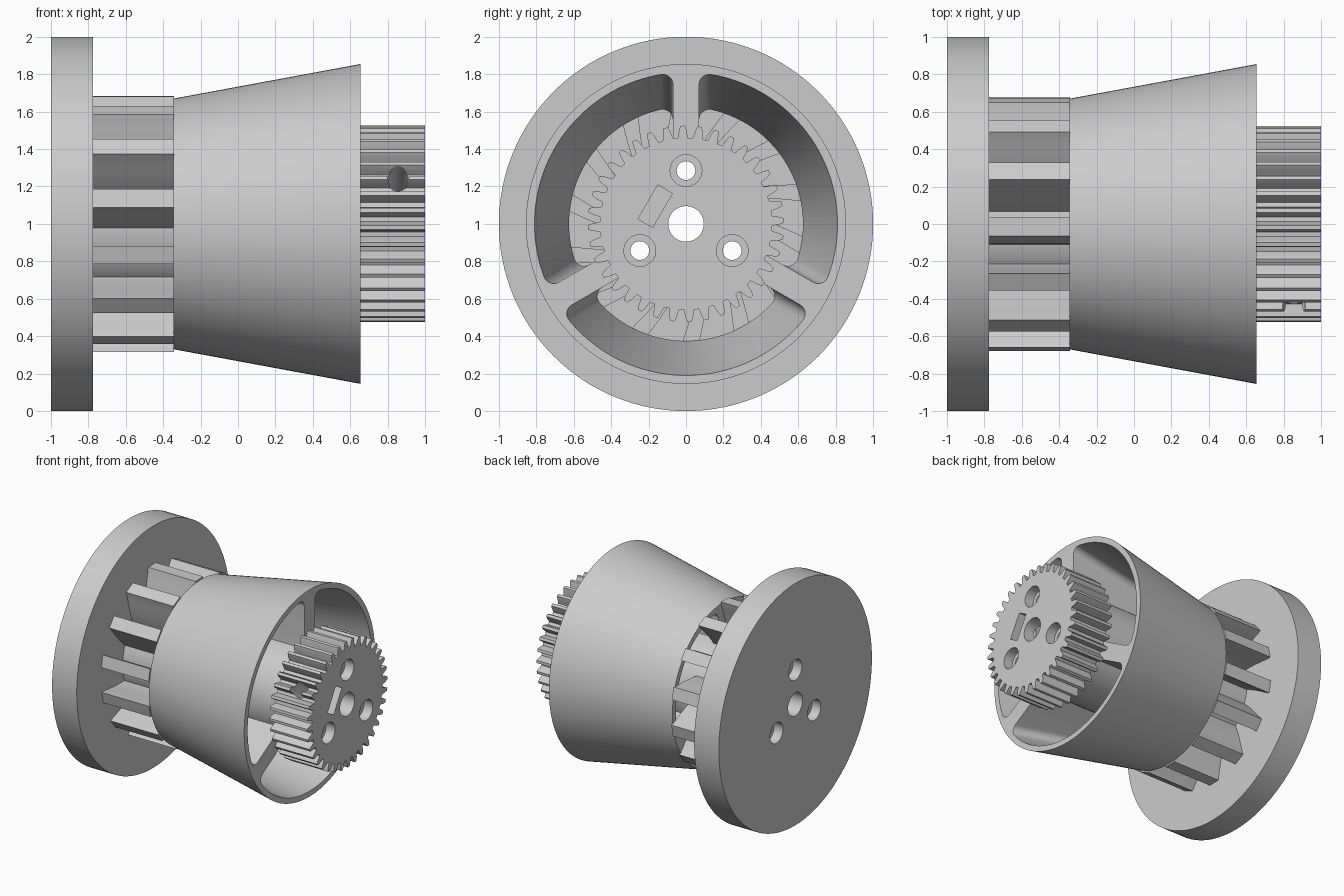
import bpy, bmesh
from math import sin, cos, asin, radians, pi
from mathutils import Vector

if "Cube" in bpy.data.objects:
    bpy.data.objects.remove(bpy.data.objects["Cube"])

grey = bpy.data.materials.new("light grey")
grey.use_nodes = True
COLOR = (0.6, 0.6, 0.6, 1)
grey.diffuse_color = COLOR
grey.node_tree.nodes["Principled BSDF"].inputs["Base Color"].default_value = COLOR

AXIS_Z = 1.0


def polar(r, deg):
    return (r * cos(radians(deg)), r * sin(radians(deg)))


def arc(r, start, end, count, centre=(0, 0)):
    pts = [polar(r, start + (end - start) * i / count) for i in range(count + 1)]
    return [(centre[0] + p[0], centre[1] + p[1]) for p in pts]


def circle(r, centre=(0, 0), count=128):
    return arc(r, 0, 360, count, centre)[:-1]


def fill(bm, sections):
    """Loft (x, outline) sections along the axle and cap both ends."""
    rings = [[bm.verts.new((x, y, AXIS_Z + z)) for y, z in pts] for x, pts in sections]
    for a, b in zip(rings, rings[1:]):
        for i in range(len(a)):
            j = (i + 1) % len(a)
            bm.faces.new((a[i], a[j], b[j], b[i]))
    bm.faces.new(rings[0][::-1])
    bm.faces.new(rings[-1])


def make(name, *solids):
    bm = bmesh.new()
    for sections in solids:
        fill(bm, sections)
    bmesh.ops.recalc_face_normals(bm, faces=bm.faces)
    mesh = bpy.data.meshes.new(name)
    bm.to_mesh(mesh)
    bm.free()
    mesh.materials.append(grey)
    ob = bpy.data.objects.new(name, mesh)
    bpy.context.collection.objects.link(ob)
    return ob


def activate(ob):
    bpy.ops.object.select_all(action='DESELECT')
    ob.select_set(True)
    bpy.context.view_layer.objects.active = ob


def cut(ob, cutters):
    activate(ob)
    for cutter in cutters:
        mod = ob.modifiers.new("cut", 'BOOLEAN')
        mod.operation = 'DIFFERENCE'
        mod.solver = 'EXACT'
        mod.object = cutter
        bpy.ops.object.modifier_apply(modifier=mod.name)


# Back disc with the core that carries the blades
HUB = 0.4
disc = make("back_disc", [(-1, circle(1)), (-0.775, circle(1)),
                          (-0.775, circle(HUB)), (-0.34, circle(HUB))])

# Swept blades between disc and cone
BLADES = 14
blade_solids = []
for k in range(BLADES):
    edge = 44 + 360 * k / BLADES
    lead, trail = [], []
    for i in range(9):
        t = i / 8
        r = 0.37 + (0.685 - 0.37) * t
        angle = edge + 12 * (1 - t) ** 1.3
        width = 0.06 + 0.04 * t
        lead.append(polar(r, angle))
        trail.append(polar(r, angle - width / r * 180 / pi))
    outline = lead + trail[::-1]
    blade_solids.append([(-0.78, outline), (-0.342, outline)])
blades = make("blades", *blade_solids)

# Flared cone with three tapered pockets, leaving three spokes
SPOKE, FILLET = 0.07, 0.055
cone = make("flared_cone", [(-0.345, circle(0.67)), (0.655, circle(0.855))])


def pocket(a0, R):
    a1 = a0 + 120
    off = asin((SPOKE + FILLET) / (R - FILLET)) * 180 / pi
    inner = asin(SPOKE / HUB) * 180 / pi
    pts = arc(FILLET, a0 - 90, a0 + off, 8, polar(R - FILLET, a0 + off))
    pts += arc(R, a0 + off, a1 - off, 40)[1:-1]
    pts += arc(FILLET, a1 - off, a1 + 90, 8, polar(R - FILLET, a1 - off))
    pts += arc(HUB, a1 - inner, a0 + inner, 24)
    return pts


pockets = [make("pocket_cutter", [(-0.4, pocket(a, 0.615)), (0.7, pocket(a, 0.818))])
           for a in (90, 210, 330)]
cut(cone, pockets)

# Spur gear
TEETH = 36
teeth = []
for k in range(TEETH):
    mid = 92 + 360 * k / TEETH
    half = [(0.46, 3.5), (0.475, 2.9), (0.5, 2.3), (0.525, 1.2)]
    teeth += [polar(r, mid - h) for r, h in half]
    teeth += [polar(r, mid + h) for r, h in half[::-1]]
gear = make("gear", [(0.655, teeth), (1, teeth)])

# Axle bore and three counterbored screw holes
drills = [make("bore_cutter", [(-1.1, circle(0.095, count=48)), (1.1, circle(0.095, count=48))])]
for a in (90, 210, 330):
    c = polar(0.285, a)
    steps = [(-1.1, 0.085), (-0.92, 0.085), (-0.92, 0.05), (0.92, 0.05), (0.92, 0.085), (1.1, 0.085)]
    drills.append(make("screw_cutter", [(x, circle(r, c, 32)) for x, r in steps]))
for part in (disc, cone, gear):
    cut(part, drills)

# Nut slot and radial set screw hole in the gear
out, side = Vector(polar(1, 150)), Vector(polar(1, 60))
slot_mid = out * 0.19
slot = [tuple(slot_mid + out * u * 0.045 + side * v * 0.105)
        for u, v in ((-1, -1), (1, -1), (1, 1), (-1, 1))]
slot_cutter = make("slot_cutter", [(0.74, slot), (1.1, slot)])
bpy.ops.mesh.primitive_cylinder_add(vertices=24, radius=0.06, depth=0.56)
screw_cutter = bpy.context.object
screw_cutter.name = "set_screw_cutter"
centre = out * 0.32
screw_cutter.location = (0.855, centre.x, AXIS_Z + centre.y)
screw_cutter.rotation_mode = 'QUATERNION'
screw_cutter.rotation_quaternion = Vector((0, out.x, out.y)).to_track_quat('Z', 'Y')
screw_cutter.data.materials.append(grey)
bpy.context.view_layer.update()
cut(gear, [slot_cutter, screw_cutter])

# Remove the cutters and smooth the round surfaces
for ob in pockets + drills + [slot_cutter, screw_cutter]:
    bpy.data.objects.remove(ob)
for ob in (disc, blades, cone, gear):
    activate(ob)
    bpy.ops.object.shade_smooth_by_angle(angle=radians(25))
